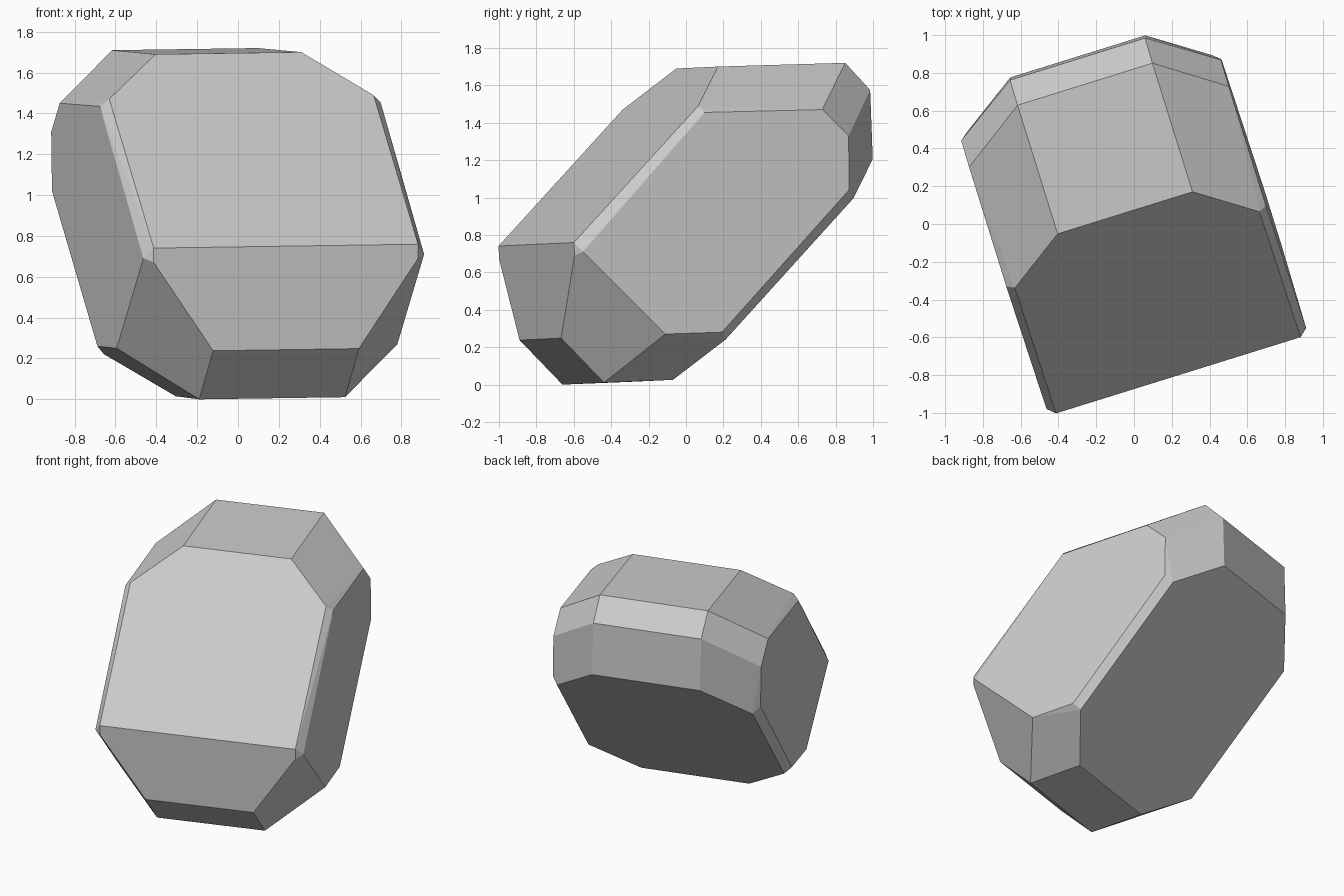
import bpy
import bmesh
from math import radians
from mathutils import Matrix

default_cube = bpy.data.objects.get("Cube")
if default_cube:
    bpy.data.objects.remove(default_cube, do_unlink=True)

# One plain grey stone colour
stone_grey = bpy.data.materials.new("stone_grey")
stone_grey.use_nodes = True
colour = (0.6, 0.6, 0.6, 1)
stone_grey.diffuse_color = colour
stone_grey.node_tree.nodes["Principled BSDF"].inputs["Base Color"].default_value = colour

# Outlines (depth, height) of the symmetric block, keyed by half width
core_outline = [(-.813, .243), (-.574, .005), (-.188, .02), (.936, 1.2),
                (.923, 1.57), (.784, 1.715), (.071, 1.695)]
edge_outline = [(-.834, .75), (-.831, .68), (.013, .231), (.731, .985), (-.135, 1.48)]
side_outline = [(-.797, .7), (-.337, .26), (-.02, .27), (.694, 1.03),
                (.694, 1.32), (.547, 1.46), (-.113, 1.445)]
outlines = {.374: core_outline, .678: edge_outline, .72: side_outline}

# Mirror the outlines to both sides and wrap them in faceted skin
bm = bmesh.new()
for half_width, outline in outlines.items():
    for depth, height in outline:
        for side in (-1, 1):
            bm.verts.new((side * half_width, depth, height))
hull = bmesh.ops.convex_hull(bm, input=bm.verts[:])
loose = {e for e in hull["geom_interior"] + hull["geom_unused"]
         if isinstance(e, bmesh.types.BMVert)}
bmesh.ops.delete(bm, geom=list(loose), context="VERTS")

# Merge the triangles of each flat facet
bmesh.ops.dissolve_limit(bm, angle_limit=radians(4), verts=bm.verts[:], edges=bm.edges[:])
bmesh.ops.recalc_face_normals(bm, faces=bm.faces[:])

# Turn the block and lean it slightly to one side about its middle
middle = Matrix.Translation((0, 0, .86))
lean = middle @ Matrix.Rotation(radians(-.8), 4, "Y") @ middle.inverted()
turn = Matrix.Translation((-.015, -.005, 0)) @ Matrix.Rotation(radians(17.3), 4, "Z")
bm.transform(turn @ lean)

mesh = bpy.data.meshes.new("faceted_stone")
bm.to_mesh(mesh)
bm.free()
mesh.materials.append(stone_grey)
faceted_stone = bpy.data.objects.new("faceted_stone", mesh)
bpy.context.collection.objects.link(faceted_stone)
